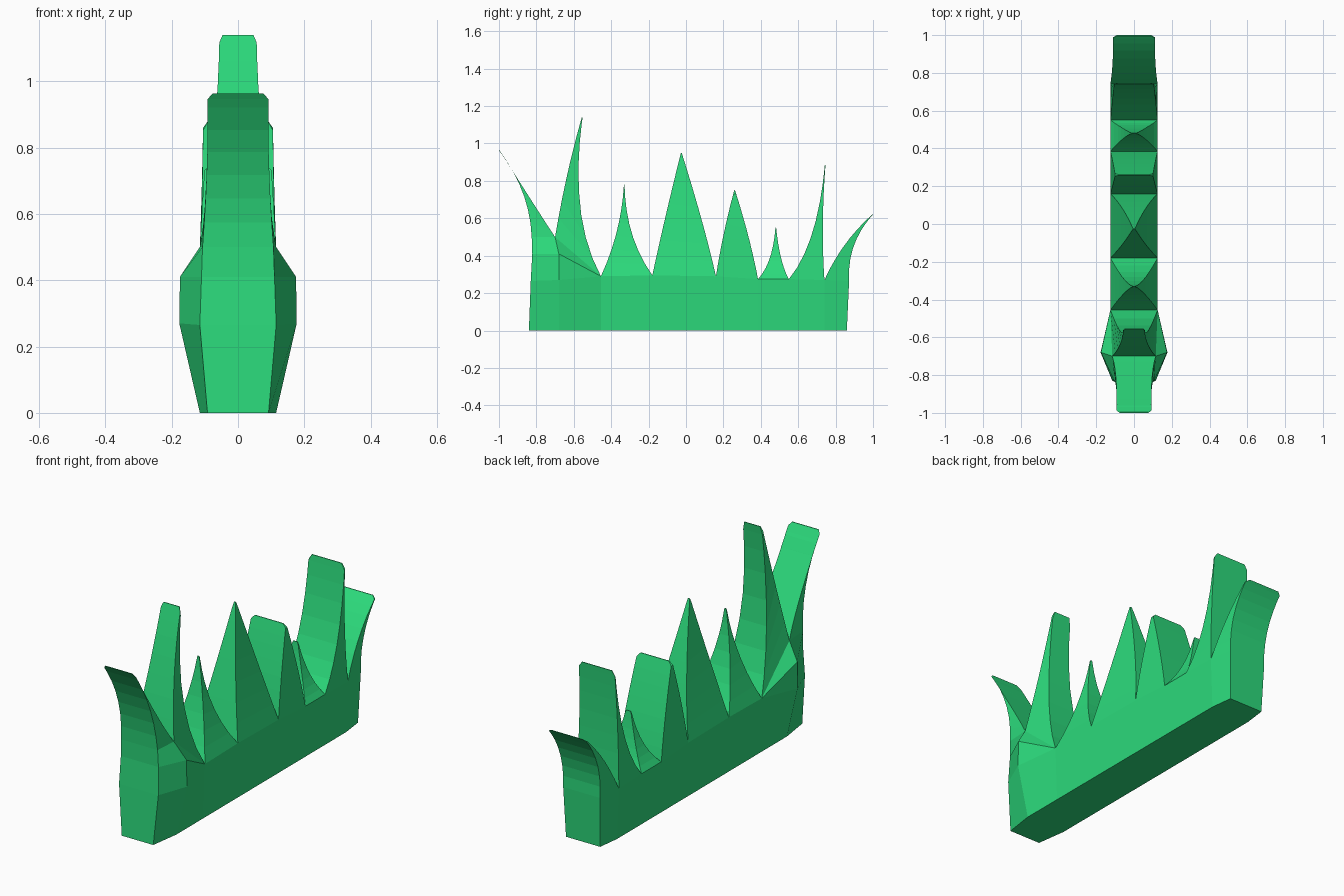
import bpy, bmesh

if "Cube" in bpy.data.objects:
    bpy.data.objects.remove(bpy.data.objects["Cube"])


def column(y, z, w):
    """Ordinary block section: floor level, then every upper level at the valley."""
    return [(y, 0, 0.115)] + [(y, z, w)] * 3


# Sections of the soil block along y, each with four levels of (y, z, half width)
front_end = [(-0.84, 0, 0.092), (-0.83, 0.265, 0.115), (-0.822, 0.41, 0.11), (-0.825, 0.5, 0.107)]
bulge = [(-0.68, 0, 0.115), (-0.68, 0.27, 0.177), (-0.68, 0.41, 0.175), (-0.7, 0.5, 0.115)]
back_end = [(0.86, 0, 0.1)] + [(0.872, 0.265, 0.108)] * 3
valleys = [(-0.455, 0.29), (-0.18, 0.295), (0.16, 0.29), (0.385, 0.275), (0.55, 0.275), (0.74, 0.27)]
columns = [front_end, bulge] + [column(y, z, 0.125) for y, z in valleys] + [back_end]

# One blade per gap: tip, front bend, back bend (y, z each), bend and tip half width
blades = [
    ((-0.998, 0.963), (-0.835, 0.75), (-0.78, 0.62), 0.088, 0.092),
    ((-0.555, 1.14), (-0.643, 0.84), (-0.627, 0.605), 0.06, 0.056),
    ((-0.33, 0.78), (-0.346, 0.525), (-0.325, 0.5), 0.045, 0.006),
    ((-0.025, 0.95), (-0.115, 0.6), (0.1, 0.56), 0.06, 0.006),
    ((0.26, 0.75), (0.196, 0.52), (0.345, 0.49), 0.115, 0.1),
    ((0.48, 0.55), (0.464, 0.36), (0.501, 0.36), 0.055, 0.015),
    ((0.744, 0.885), (0.704, 0.46), (0.72, 0.563), 0.11, 0.105),
    ((0.998, 0.62), (0.832, 0.475), (0.86, 0.468), 0.11, 0.11),
]

bm = bmesh.new()
cache = {}


def vert(p):
    key = tuple(round(c, 4) for c in p)
    if key not in cache:
        cache[key] = bm.verts.new(key)
    return cache[key]


def face(points):
    """Add a face; where two parts share one, drop it so the inside stays hollow."""
    verts = list(dict.fromkeys(vert(p) for p in points))
    if len(verts) < 3:
        return
    old = bm.faces.get(verts)
    if old:
        bm.faces.remove(old)
    else:
        bm.faces.new(verts)


def ring(f, b):
    """Four corners from a front and a back (y, z, half width)."""
    return [(-f[2], f[0], f[1]), (f[2], f[0], f[1]), (b[2], b[0], b[1]), (-b[2], b[0], b[1])]


def loft(rings):
    face(rings[0])
    for a, b in zip(rings, rings[1:]):
        for i in range(4):
            j = (i + 1) % 4
            face([a[i], a[j], b[j], b[i]])
    face(rings[-1])


def curve(root, bend, tip, t):
    """Point on a quadratic curve; the last ring narrows to chamfer the tip."""
    p = [(1 - t) ** 2 * r + 2 * t * (1 - t) * m + t * t * e for r, m, e in zip(root, bend, tip)]
    if t == 1:
        p[2] *= 0.83
    return p


for front, back, (tip, f_bend, b_bend, w_bend, w_tip) in zip(columns, columns[1:], blades):
    # Block segment, level by level
    levels = [ring(f, b) for f, b in zip(front, back)]
    for low, high in zip(levels, levels[1:]):
        if low != high:
            loft([low, high])
    # Curved blade growing from the top of the segment
    rings = [levels[-1]]
    for t in (0.15, 0.3, 0.45, 0.6, 0.75, 0.87, 0.96, 1):
        f = curve(front[-1], (*f_bend, w_bend), (tip[0] - 0.002, tip[1], w_tip), t)
        b = curve(back[-1], (*b_bend, w_bend), (tip[0] + 0.002, tip[1], w_tip), t)
        rings.append(ring(f, b))
    loft(rings)

bmesh.ops.recalc_face_normals(bm, faces=bm.faces)
mesh = bpy.data.meshes.new("grass_tuft")
bm.to_mesh(mesh)
bm.free()

# Green material
green = bpy.data.materials.new("grass_green")
green.diffuse_color = (0.025, 0.7, 0.2, 1)
green.use_nodes = True
green.node_tree.nodes["Principled BSDF"].inputs["Base Color"].default_value = green.diffuse_color
mesh.materials.append(green)
grass = bpy.data.objects.new("grass_tuft", mesh)
bpy.context.collection.objects.link(grass)
